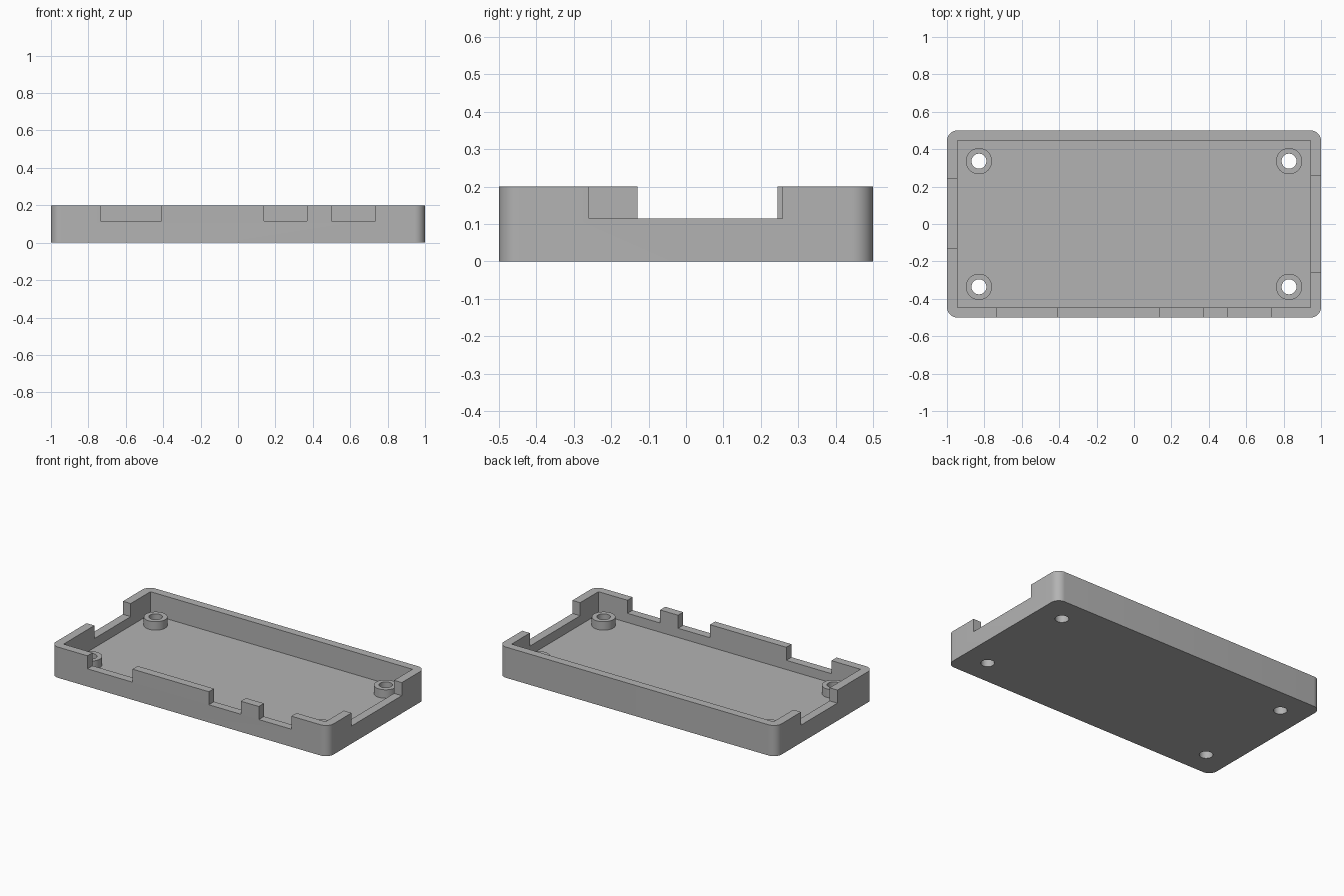
import bpy
import bmesh
import math

if "Cube" in bpy.data.objects:
    bpy.data.objects.remove(bpy.data.objects["Cube"], do_unlink=True)

HEIGHT, SILL, FLOOR, BOSS_TOP = 0.2, 0.115, 0.055, 0.11
HALF_X, HALF_Y, CORNER = 1.0, 0.5, 0.055
INNER_X, INNER_Y = 0.944, 0.447

grey = bpy.data.materials.new("plain grey")
grey.use_nodes = True
colour = (0.45, 0.45, 0.45, 1)
grey.diffuse_color = colour
grey.node_tree.nodes["Principled BSDF"].inputs["Base Color"].default_value = colour


def add_object(name, bm):
    bmesh.ops.recalc_face_normals(bm, faces=bm.faces)
    mesh = bpy.data.meshes.new(name)
    bm.to_mesh(mesh)
    bm.free()
    mesh.materials.append(grey)
    obj = bpy.data.objects.new(name, mesh)
    bpy.context.scene.collection.objects.link(obj)
    return obj


def box(name, x0, x1, y0, y1, z0, z1, radius=0):
    """Box between two corners, with optional rounded upright edges."""
    bm = bmesh.new()
    bmesh.ops.create_cube(bm, size=1)
    for v in bm.verts:
        v.co = ((x0 if v.co.x < 0 else x1),
                (y0 if v.co.y < 0 else y1),
                (z0 if v.co.z < 0 else z1))
    if radius:
        upright = [e for e in bm.edges
                   if abs(e.verts[0].co.z - e.verts[1].co.z) > 0.01]
        bmesh.ops.bevel(bm, geom=upright, offset=radius, segments=10,
                        profile=0.5, affect='EDGES')
    return add_object(name, bm)


def cylinder(name, x, y, radius, z0, z1):
    bm = bmesh.new()
    bmesh.ops.create_cone(bm, cap_ends=True, segments=40, radius1=radius,
                          radius2=radius, depth=z1 - z0)
    bmesh.ops.translate(bm, verts=bm.verts, vec=(x, y, (z0 + z1) / 2))
    return add_object(name, bm)


def combine(target, tool, operation):
    """Apply a boolean and remove the tool object."""
    mod = target.modifiers.new(operation.lower(), 'BOOLEAN')
    mod.operation = operation
    mod.solver = 'EXACT'
    mod.object = tool
    bpy.context.view_layer.objects.active = target
    bpy.ops.object.modifier_apply(modifier=mod.name)
    bpy.data.objects.remove(tool, do_unlink=True)


# Tray: rounded block hollowed from above
tray = box("tray", -HALF_X, HALF_X, -HALF_Y, HALF_Y, 0, HEIGHT, CORNER)
combine(tray, box("cavity", -INNER_X, INNER_X, -INNER_Y, INNER_Y, FLOOR, 0.4),
        'DIFFERENCE')

# Port notches in the front wall
for x0, x1 in ((-0.735, -0.41), (0.14, 0.37), (0.5, 0.735)):
    combine(tray, box("front_notch", x0, x1, -0.6, -0.42, SILL, 0.4), 'DIFFERENCE')

# One notch in each end wall
for side, y0, y1 in ((1, -0.259, 0.258), (-1, -0.13, 0.244)):
    x0, x1 = sorted((side * 0.92, side * 1.1))
    combine(tray, box("end_notch", x0, x1, y0, y1, SILL, 0.4), 'DIFFERENCE')

# Corner standoffs with screw holes through the floor
for sx in (-1, 1):
    for sy in (-1, 1):
        x, y = sx * 0.829, sy * 0.336
        combine(tray, cylinder("standoff", x, y, 0.07, 0.03, BOSS_TOP), 'UNION')
        combine(tray, cylinder("screw_hole", x, y, 0.04, -0.1, 0.3), 'DIFFERENCE')

# Smooth the curved walls, keep edges crisp
bpy.ops.object.select_all(action='DESELECT')
tray.select_set(True)
bpy.context.view_layer.objects.active = tray
bpy.ops.object.shade_smooth_by_angle(angle=math.radians(30))
